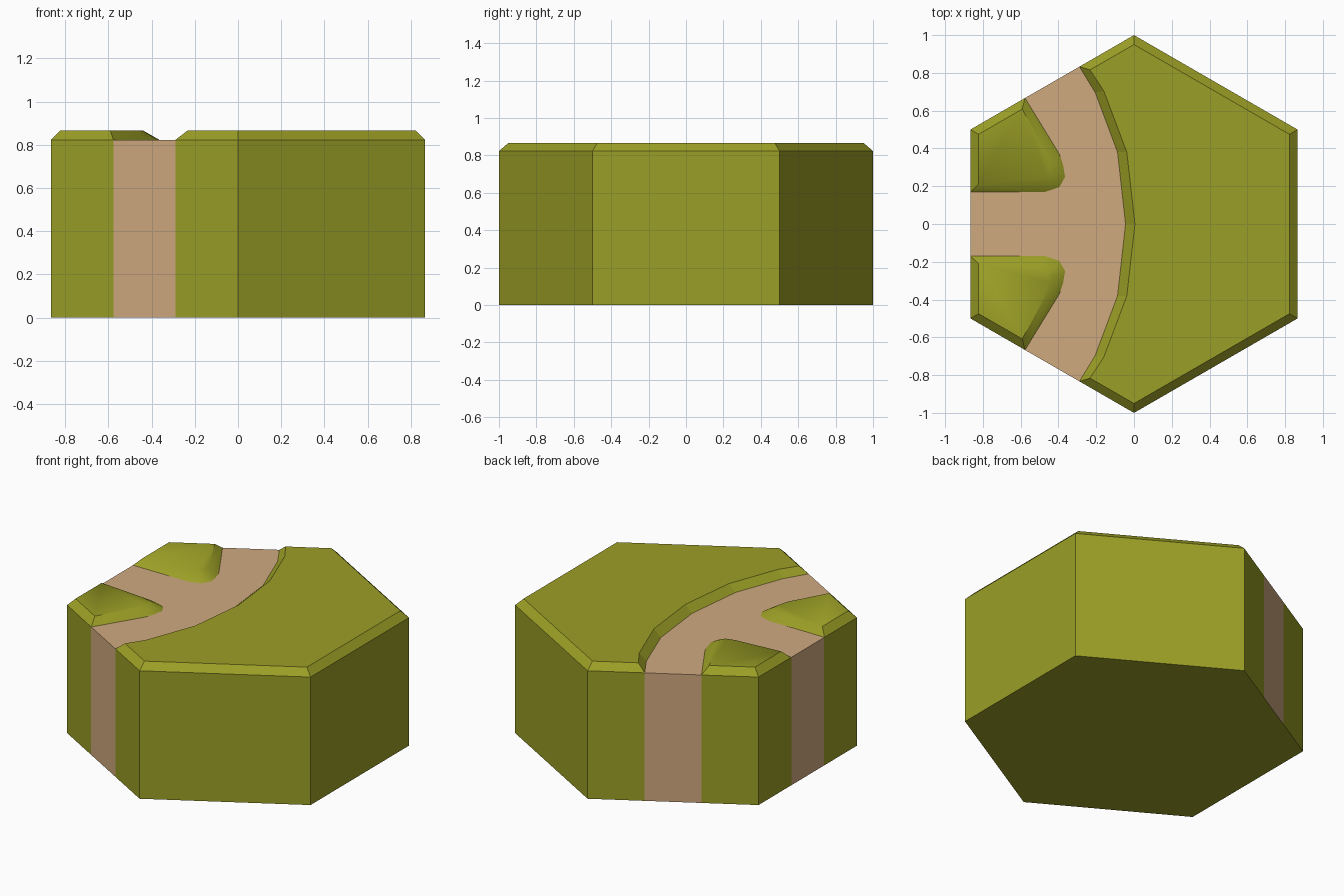
import bpy, bmesh, math

if "Cube" in bpy.data.objects:
    bpy.data.objects.remove(bpy.data.objects["Cube"])

R, IN = 0.866, 0.823          # hexagon apothem, inset apothem of the bevelled top
Z_ROAD, Z_TOP = 0.823, 0.866


def material(name, rgb):
    m = bpy.data.materials.new(name)
    m.diffuse_color = (*rgb, 1)
    m.use_nodes = True
    m.node_tree.nodes["Principled BSDF"].inputs["Base Color"].default_value = m.diffuse_color
    return m


GRASS = material("olive grass", (0.33, 0.345, 0.019))
DIRT = material("tan dirt", (0.63, 0.40, 0.212))


def loft(name, low, high, z0, z1, bottom=False):
    """Walls between two matching outlines, with a cap on top."""
    bm = bmesh.new()
    a = [bm.verts.new((x, y, z0)) for x, y in low]
    b = [bm.verts.new((x, y, z1)) for x, y in high]
    n = len(a)
    for i in range(n):
        j = (i + 1) % n
        bm.faces.new((a[i], a[j], b[j], b[i]))
    cap = bm.faces.new(b)
    if bottom:
        bm.faces.new(a[::-1])
    bm.normal_update()
    if cap.normal.z < 0:
        bmesh.ops.reverse_faces(bm, faces=bm.faces[:])
    me = bpy.data.meshes.new(name)
    bm.to_mesh(me)
    bm.free()
    me.materials.append(GRASS)
    me.materials.append(DIRT)
    ob = bpy.data.objects.new(name, me)
    bpy.context.collection.objects.link(ob)
    return ob


def mirror_y(points):
    return [(x, -y) for x, y in points]


# Hexagonal base: outline split where the road meets the sides
half = [(R, 0.5), (0, 1), (-0.289, 0.833), (-0.577, 0.667), (-R, 0.5), (-R, 0.167)]
outline = half + mirror_y(half)[::-1]
base = loft("tile_base", outline, outline, 0, Z_ROAD, bottom=True)
for p in base.data.polygons:
    c, n = p.center, p.normal
    on_side = abs(n.z) < 0.5 and (
        (-0.5 < c.x < -0.35) or (c.x < -0.8 and abs(c.y) < 0.1))
    if n.z > 0.5 or on_side:
        p.material_index = 1

# Large raised field right of the curved road
low = [(R, 0.5), (0, 1), (-0.289, 0.833), (-0.205, 0.695), (-0.087, 0.38)]
high = [(IN, 0.475), (0, 0.95), (-0.233, 0.816), (-0.16, 0.705), (-0.038, 0.38)]
loft("large_field",
     low + [(-0.045, 0)] + mirror_y(low)[::-1],
     high + [(0.005, 0)] + mirror_y(high)[::-1], Z_ROAD, Z_TOP)

# Two small banks between the road branches, softly sloped at the tips
low = [(-R, 0.5), (-0.577, 0.667), (-0.395, 0.37), (-0.375, 0.31), (-0.365, 0.25),
       (-0.395, 0.195), (-0.47, 0.17), (-R, 0.17)]
high = [(-IN, 0.475), (-0.592, 0.608), (-0.46, 0.37), (-0.445, 0.31), (-0.44, 0.27),
        (-0.46, 0.25), (-0.52, 0.235), (-IN, 0.21)]
for name, f in (("back_bank", list), ("front_bank", mirror_y)):
    bank = loft(name, f(low), f(high), Z_ROAD, Z_TOP)
    bank.data.polygons.foreach_set("use_smooth", [True] * len(bank.data.polygons))
    bank.data.set_sharp_from_angle(angle=math.radians(40))
